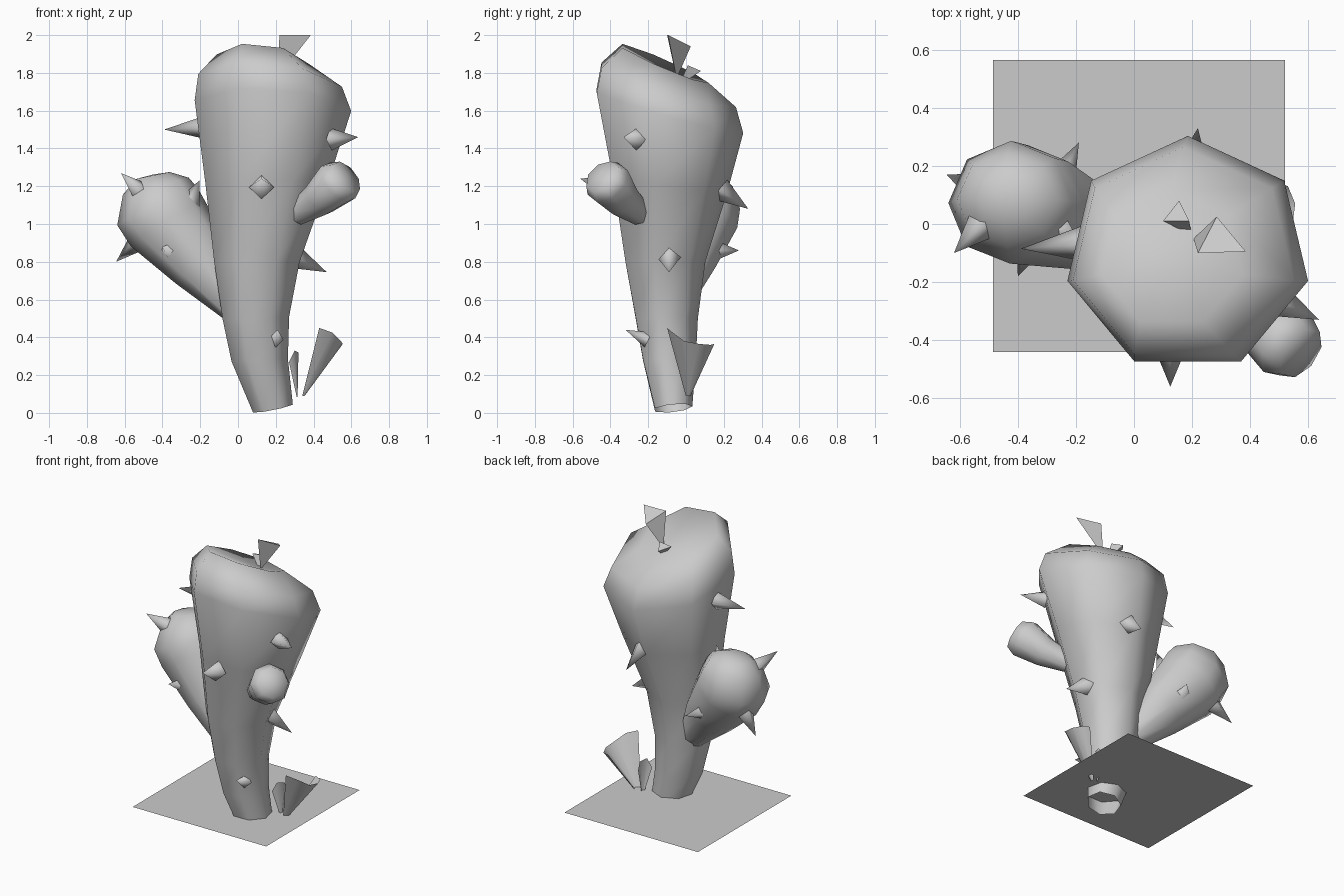
import bpy, math
from mathutils import Vector

if "Cube" in bpy.data.objects:
    bpy.data.objects.remove(bpy.data.objects["Cube"])

def make(name, verts, faces, smooth=False):
    me = bpy.data.meshes.new(name)
    me.from_pydata([tuple(v) for v in verts], [], faces)
    me.update()
    for p in me.polygons:
        p.use_smooth = smooth
    ob = bpy.data.objects.new(name, me)
    bpy.context.collection.objects.link(ob)
    return ob

def bridge(name, rings, cap=None):
    """Skin closed rings, open at the bottom, fan to a cap point."""
    n = len(rings[0])
    verts = [v for r in rings for v in r]
    faces = []
    for k in range(len(rings) - 1):
        for i in range(n):
            j = (i + 1) % n
            faces.append((k*n+i, k*n+j, (k+1)*n+j, (k+1)*n+i))
    if cap:
        verts.append(Vector(cap))
        b = (len(rings) - 1) * n
        faces += [(b+i, b+(i+1) % n, len(verts)-1) for i in range(n)]
    return make(name, verts, faces, True)

def flat_ring(cx, cy, cz, r, sx, sy, n=7):
    """Near-horizontal ring whose height slopes by sx, sy."""
    out = []
    for i in range(n):
        a = math.pi/2 + 2*math.pi*i/n
        dx, dy = r*math.cos(a), 0.96*r*math.sin(a)
        out.append(Vector((cx+dx, cy+dy, cz+sx*dx+sy*dy)))
    return out

def ring(c, r, normal, n=8, squash=1.0):
    q = Vector((0, 0, 1)).rotation_difference(Vector(normal))
    return [Vector(c) + q @ Vector((r*math.cos(2*math.pi*i/n), squash*r*math.sin(2*math.pi*i/n), 0))
            for i in range(n)]

def thorn(name, base, tip, r):
    base, tip = Vector(base), Vector(tip)
    d = (tip - base).normalized()
    base = base - d*0.02
    u = d.cross(Vector((0, 0, 1))).normalized() * r
    w = d.cross(u.normalized()) * r
    make(name, [base+u, base+w, base-u, base-w, tip],
         [(0, 1, 4), (1, 2, 4), (2, 3, 4), (3, 0, 4)], True)

def blade(name, apex, rim):
    """Curled leaf: a strip widening from a narrow foot to the rim."""
    apex = Vector(apex)
    n = len(rim)
    top = [Vector(p) for p in rim]
    foot = [apex.lerp(p, 0.1) for p in top]
    for p in foot:
        p.z = apex.z
    make(name, foot + top, [(i, i+1, n+i+1, n+i) for i in range(n-1)], True)

# trunk: seven-sided, leaning, with a tilted, slightly hollow crown
trunk = [(.185, -.07, .025, .108, .2, .1), (.115, -.095, .28, .153, .05, 0),
         (.095, -.11, .5, .18, .05, 0), (.1, -.12, .8, .232, 0, 0),
         (.15, -.1, 1.2, .33, 0, -.12), (.185, -.105, 1.6, .425, -.07, -.29),
         (.17, -.11, 1.735, .39, -.09, -.31), (.13, -.12, 1.85, .25, -.1, -.43)]
bridge("trunk", [flat_ring(*t) for t in trunk], (.18, -.06, 1.785))

# large left arm
arm = [((.01, -.07, .53), .08, (-.6, .1, .8)), ((-.19, .0, .79), .175, (-.6, .12, .8)),
       ((-.37, .065, 1.0), .23, (-.52, .1, .86)), ((-.425, .075, 1.09), .235, (-.41, .05, .91)),
       ((-.435, .085, 1.2), .18, (-.25, 0, .97)), ((-.45, .085, 1.257), .09, (-.2, 0, .97))]
bridge("left_arm", [ring(c, r, n, 8, .9) for c, r, n in arm], (-.45, .085, 1.262))

# small right arm
d = (.66, -.5, .56)
bridge("right_arm", [ring((.31, -.24, 1.05), .065, d), ring((.43, -.34, 1.13), .098, d),
                     ring((.53, -.415, 1.22), .127, d), ring((.575, -.445, 1.25), .098, d)],
       (.58, -.447, 1.255))

# thorns: base, tip, radius
thorns = [((-.2, -.07, 1.51), (-.39, -.085, 1.5), .06),
          ((.125, -.42, 1.2), (.125, -.56, 1.24), .066),
          ((.51, -.27, 1.45), (.637, -.33, 1.46), .06),
          ((.31, -.09, .82), (.47, -.09, .745), .066),
          ((.2, -.22, .395), (.21, -.32, .44), .043),
          ((.2, .2, 1.17), (.22, .33, 1.08), .063),
          ((-.54, -.02, 1.19), (-.62, -.1, 1.27), .055),
          ((-.36, -.08, .85), (-.4, -.18, .88), .055),
          ((-.55, .13, .89), (-.645, .17, .8), .055),
          ((-.25, -.02, 1.13), (-.205, -.03, 1.23), .06),
          ((-.25, .16, .86), (-.19, .28, .86), .06)]
for i, (b, t, r) in enumerate(thorns):
    thorn(f"thorn_{i+1}", b, t, r)

# crown sprouts: upturned three-sided spikes
tetra = [(0, 1, 2), (0, 2, 3), (0, 3, 1), (1, 3, 2)]
make("crown_sprout_large", [(.205, -.05, 1.77), (.285, .025, 1.94),
                            (.385, -.095, 2), (.22, -.1, 2)], tetra)
make("crown_sprout_small", [(.2, -.04, 1.73), (.1, .01, 1.83),
                            (.155, .08, 1.81), (.19, .01, 1.84)], tetra)

# curled leaves at the foot
blade("foot_leaf_large", (.33, .01, .09),
      [(.43, -.1, .45), (.5, -.07, .425), (.545, -.01, .38), (.555, .07, .365),
       (.53, .13, .36), (.48, .15, .365)])
blade("foot_leaf_small", (.315, .02, .085),
      [(.27, -.02, .27), (.3, -.01, .33), (.32, .04, .32), (.305, .08, .28)])

# square soil sheet that the trunk passes through
make("soil_sheet", [(-.485, -.44, .12), (.52, -.44, .12), (.52, .565, .12), (-.485, .565, .12)],
     [(0, 1, 2, 3)])
